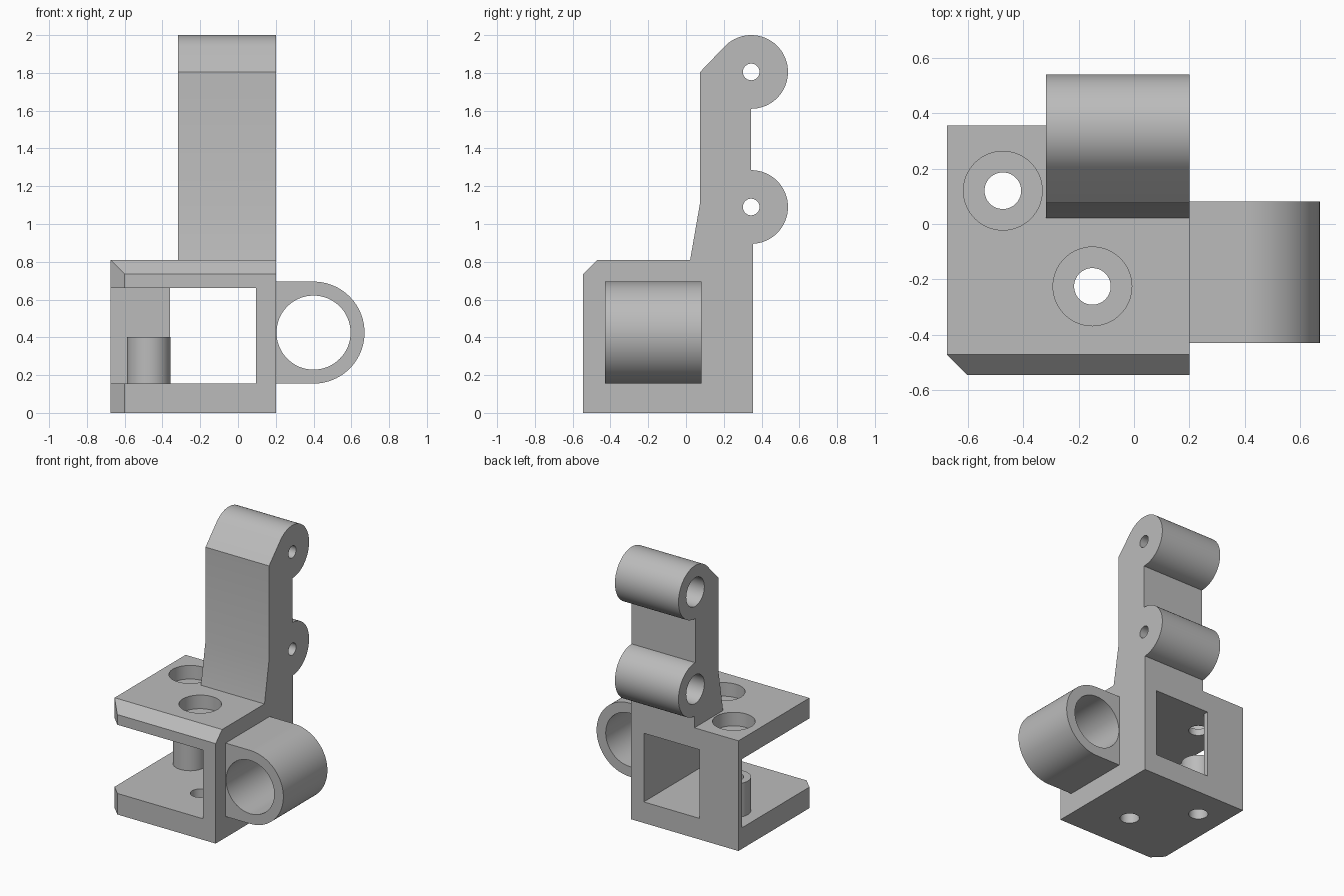
import bpy, bmesh, math
from mathutils import Vector

if "Cube" in bpy.data.objects:
    bpy.data.objects.remove(bpy.data.objects["Cube"], do_unlink=True)

grey = bpy.data.materials.new("plain grey")
grey.use_nodes = True
grey.diffuse_color = (0.5, 0.5, 0.5, 1)
grey.node_tree.nodes["Principled BSDF"].inputs["Base Color"].default_value = grey.diffuse_color


def prism(name, axis, points, lo, hi):
    """Extrude a 2D outline along an axis; points use the other two axes in order."""
    def place(p, t):
        c = list(p)
        c.insert("xyz".index(axis), t)
        return Vector(c)
    bm = bmesh.new()
    face = bm.faces.new([bm.verts.new(place(p, lo)) for p in points])
    made = bmesh.ops.extrude_face_region(bm, geom=[face])["geom"]
    shift = place((0, 0), hi - lo)
    bmesh.ops.translate(bm, vec=shift, verts=[g for g in made if isinstance(g, bmesh.types.BMVert)])
    bmesh.ops.recalc_face_normals(bm, faces=bm.faces)
    mesh = bpy.data.meshes.new(name)
    bm.to_mesh(mesh)
    bm.free()
    mesh.materials.append(grey)
    ob = bpy.data.objects.new(name, mesh)
    bpy.context.collection.objects.link(ob)
    return ob


def arc(centre, r, start, end, n=48):
    angles = [math.radians(start + (end - start) * i / n) for i in range(n + 1)]
    return [(centre[0] + r * math.cos(a), centre[1] + r * math.sin(a)) for a in angles]


def rod(name, axis, centre, r, lo, hi):
    return prism(name, axis, arc(centre, r, 0, 360, 64)[:-1], lo, hi)


def rect(a0, b0, a1, b1):
    return [(a0, b0), (a1, b0), (a1, b1), (a0, b1)]


def carve(ob, cutters):
    """Subtract cutters, bake the result and shade it."""
    for c in cutters:
        c.hide_render = True
        mod = ob.modifiers.new("cut", "BOOLEAN")
        mod.operation, mod.solver, mod.object = "DIFFERENCE", "EXACT", c
    bpy.context.view_layer.update()
    baked = bpy.data.meshes.new_from_object(ob.evaluated_get(bpy.context.evaluated_depsgraph_get()))
    ob.modifiers.clear()
    ob.data = baked
    for c in cutters:
        bpy.data.objects.remove(c, do_unlink=True)
    bpy.ops.object.select_all(action="DESELECT")
    ob.select_set(True)
    bpy.context.view_layer.objects.active = ob
    bpy.ops.object.shade_smooth_by_angle(angle=math.radians(20))


# Main dimensions
left, right, front, back, top = -0.675, 0.2, -0.545, 0.355, 0.81
floor, ceiling, bevel = 0.155, 0.66, 0.075
bolts = [(-0.473, 0.12), (-0.15, -0.225)]
bolt_r = 0.066

# Open bracket body: two plates, side wall and thin back wall with a window
body = prism("bracket_body", "z", [(left + bevel, front), (right, front), (right, back),
                                   (left, back), (left, front + bevel)], 0, top)
cuts = [
    prism("chamber_cut", "z", rect(-1, -1, 0.095, back - 0.04), floor, ceiling),
    prism("window_cut", "y", rect(-0.36, floor, 0.095, ceiling), 0, 1),
    prism("bevel_cut", "x", [(front + bevel + 0.1, top + 0.1), (front - 0.1, top - bevel - 0.1),
                             (front - 0.1, top + 0.1)], -1, 1),
]
for spot in bolts:
    cuts.append(rod("bolt_cut", "z", spot, bolt_r, -0.1, 0.75))
    cuts.append(rod("counterbore_cut", "z", spot, 0.142, 0.71, 1))
carve(body, cuts)

# Hollow standoff post on the lower plate
post = rod("standoff_post", "z", bolts[0], 0.115, floor, 0.402)
carve(post, [rod("post_bore", "z", bolts[0], bolt_r, 0, 1)])

# Upright arm with two rounded knuckles on its back
low, high, r = (0.345, 1.09), (0.345, 1.805), 0.195
outline = [(0.022, top), (back, top)]
outline += arc(low, r, -87, 90)
outline += arc(high, r, -90, 136)
outline += [(0.075, 1.805), (0.075, 1.115)]
arm = prism("upright_arm", "x", outline, -0.317, right)
cuts = []
for pivot in (low, high):
    cuts.append(rod("pin_cut", "x", pivot, 0.044, -0.2, 1))
    cuts.append(rod("pin_counterbore", "x", pivot, 0.105, -1, -0.06))
carve(arm, cuts)

# Side ring sleeve
hub = (0.4, 0.425)
sleeve = prism("side_sleeve", "y", [(right, floor)] + arc(hub, 0.27, -90, 90) + [(right, 0.695)],
               -0.43, 0.082)
carve(sleeve, [rod("sleeve_bore", "y", hub, 0.196, -1, 1)])
